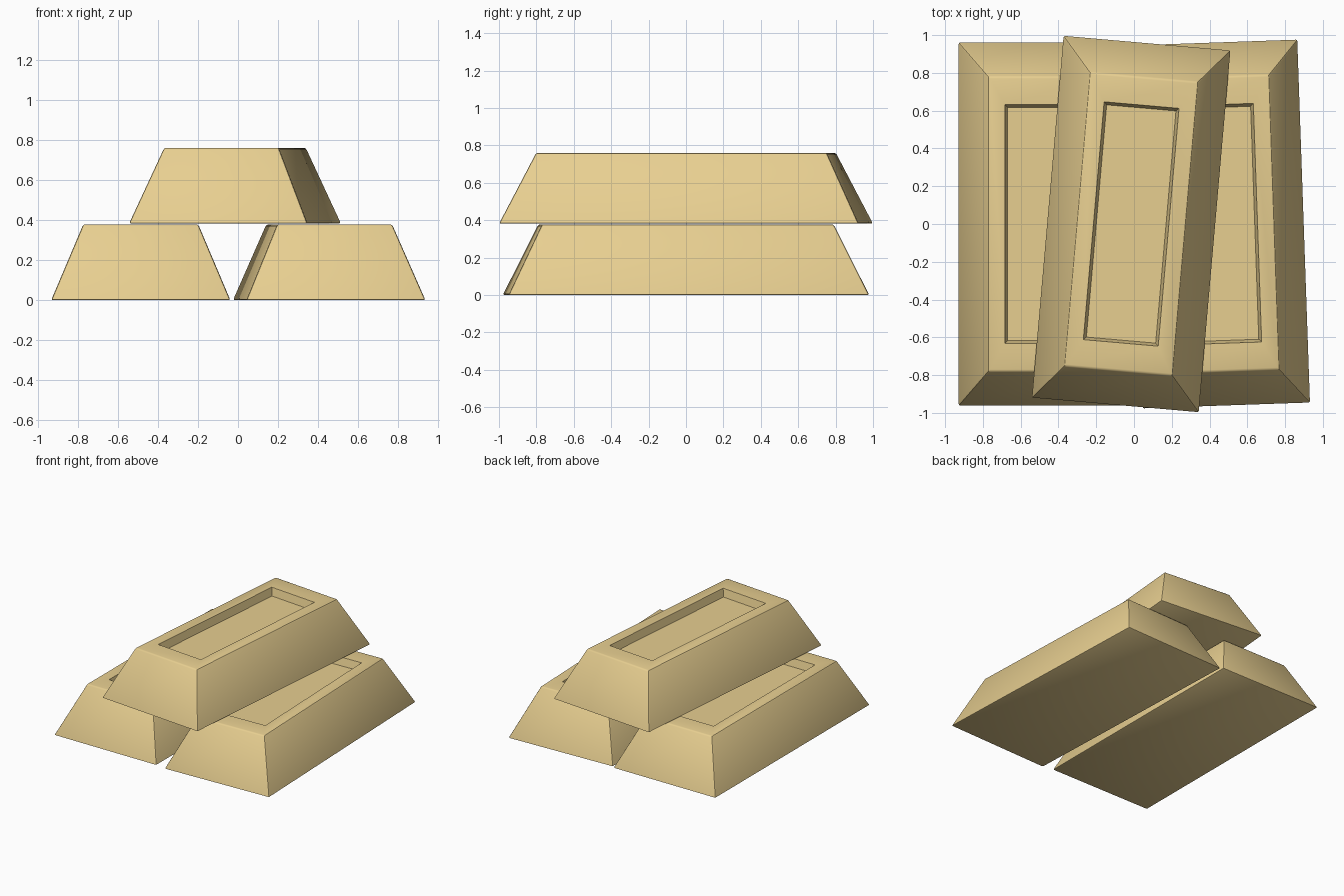
import bpy, bmesh, math

if "Cube" in bpy.data.objects:
    bpy.data.objects.remove(bpy.data.objects["Cube"])

# One flat gold colour for every bar
gold = bpy.data.materials.new("pale gold")
gold.diffuse_color = (0.80, 0.62, 0.28, 1)
gold.use_nodes = True
gold.node_tree.nodes["Principled BSDF"].inputs["Base Color"].default_value = gold.diffuse_color

HALF_W, HALF_L, HEIGHT = 0.447, 0.965, 0.378   # bar base half sizes and height
TAPER_X, TAPER_Y = 0.16, 0.185                 # how far the sides lean in
REC_W, REC_L, REC_DEPTH, REC_DRAFT = 0.199, 0.632, 0.06, 0.015


def ring(bm, hx, hy, z):
    return [bm.verts.new((sx * hx, sy * hy, z))
            for sx, sy in ((-1, -1), (1, -1), (1, 1), (-1, 1))]


def make_bar(name, x, z, angle):
    bm = bmesh.new()
    # Base, top rim, recess lip and recess floor
    rings = [ring(bm, HALF_W, HALF_L, 0),
             ring(bm, HALF_W - TAPER_X, HALF_L - TAPER_Y, HEIGHT),
             ring(bm, REC_W, REC_L, HEIGHT),
             ring(bm, REC_W - REC_DRAFT, REC_L - REC_DRAFT, HEIGHT - REC_DEPTH)]
    bm.faces.new(rings[0][::-1])
    for a, b in zip(rings, rings[1:]):
        for i in range(4):
            j = (i + 1) % 4
            bm.faces.new((a[i], a[j], b[j], b[i]))
    bm.faces.new(rings[-1])
    # Soften the outer edges of the casting
    outer = set(rings[0] + rings[1])
    edges = [e for e in bm.edges if e.verts[0] in outer and e.verts[1] in outer]
    bmesh.ops.recalc_face_normals(bm, faces=bm.faces)
    bmesh.ops.bevel(bm, geom=edges, offset=0.01, segments=2, profile=0.5,
                    affect='EDGES')
    mesh = bpy.data.meshes.new(name)
    bm.to_mesh(mesh)
    bm.free()
    mesh.materials.append(gold)
    bar = bpy.data.objects.new(name, mesh)
    bpy.context.collection.objects.link(bar)
    bar.location = (x, 0, z)
    bar.rotation_euler.z = math.radians(angle)
    bpy.ops.object.select_all(action='DESELECT')
    bar.select_set(True)
    bpy.context.view_layer.objects.active = bar
    bpy.ops.object.shade_smooth_by_angle(angle=math.radians(30))


# Two bars side by side, a third laid across the gap
make_bar("left_bar", -0.485, 0, 0)
make_bar("right_bar", 0.455, 0, 2)
make_bar("top_bar", -0.015, 0.382, -5)
